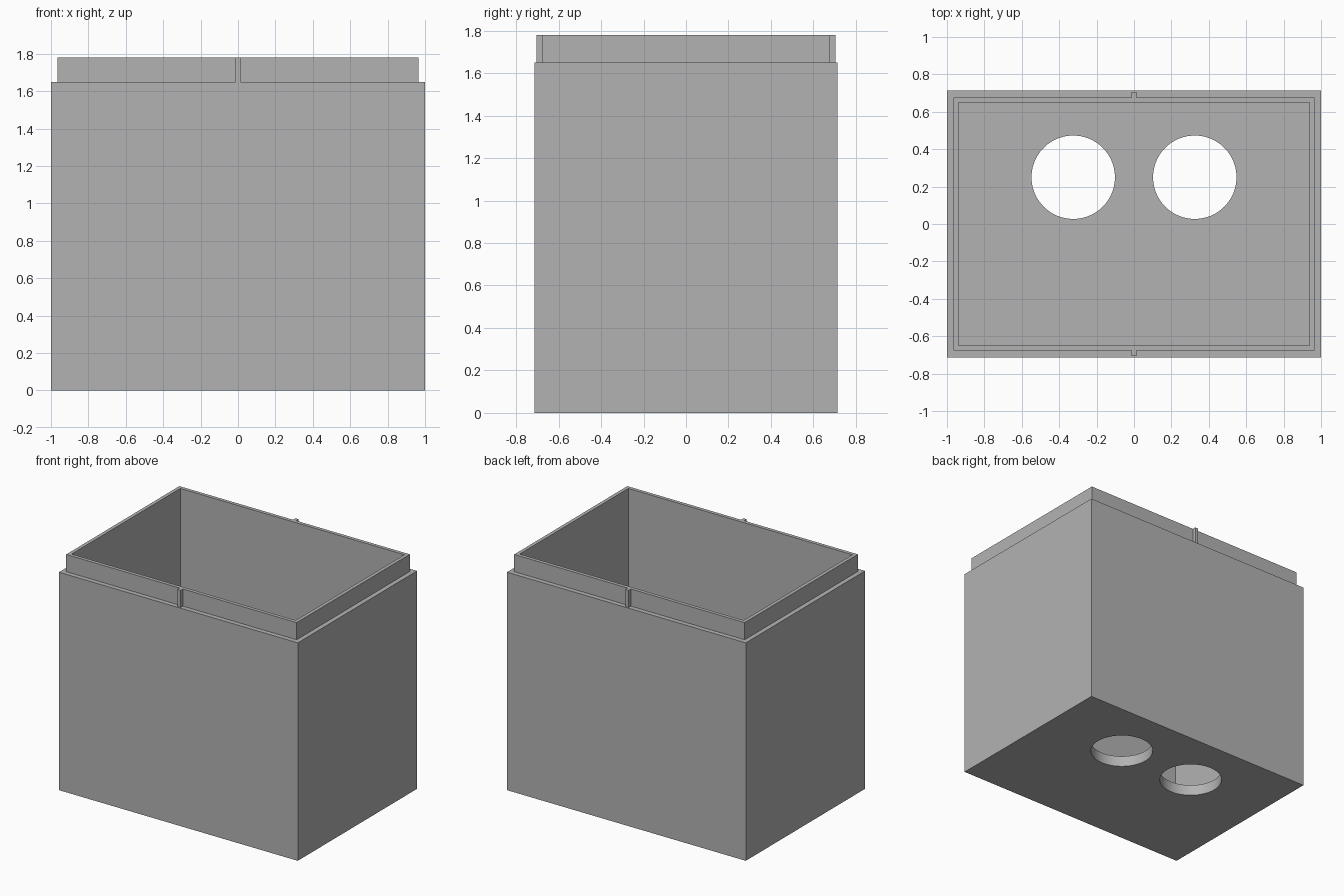
import bpy
import bmesh

old = bpy.data.objects.get("Cube")
if old:
    bpy.data.objects.remove(old, do_unlink=True)

# Main dimensions
SHOULDER, TOP, FLOOR = 1.65, 1.78, 0.083
OUTER, LIP, INNER = (1.0, 0.713), (0.965, 0.677), (0.938, 0.65)

grey = bpy.data.materials.new("plain grey")
grey.use_nodes = True
grey.diffuse_color = (0.45, 0.45, 0.45, 1)
grey.node_tree.nodes["Principled BSDF"].inputs["Base Color"].default_value = grey.diffuse_color


def finish(bm, name):
    bmesh.ops.recalc_face_normals(bm, faces=bm.faces)
    mesh = bpy.data.meshes.new(name)
    bm.to_mesh(mesh)
    bm.free()
    mesh.materials.append(grey)
    obj = bpy.data.objects.new(name, mesh)
    bpy.context.collection.objects.link(obj)
    return obj


def rectangle(bm, half, z):
    x, y = half
    return [bm.verts.new((sx * x, sy * y, z))
            for sx, sy in ((-1, -1), (1, -1), (1, 1), (-1, 1))]


# Open box: rings run up the outside, over the stepped lip and down to the floor
bm = bmesh.new()
profile = [(OUTER, 0), (OUTER, SHOULDER), (LIP, SHOULDER),
           (LIP, TOP), (INNER, TOP), (INNER, FLOOR)]
rings = [rectangle(bm, half, z) for half, z in profile]
for a, b in zip(rings, rings[1:]):
    for i in range(4):
        j = (i + 1) % 4
        bm.faces.new((a[i], a[j], b[j], b[i]))
bm.faces.new(rings[0])
bm.faces.new(rings[-1])
box = finish(bm, "box_body")

# Two round holes through the floor
for side, x in (("left", 0.325), ("right", -0.325)):
    bpy.ops.mesh.primitive_cylinder_add(vertices=80, radius=0.223, depth=0.4,
                                        location=(x, 0.25, 0))
    cutter = bpy.context.object
    cutter.name = f"{side}_hole_cutter"
    cutter.data.materials.append(grey)
    cutter.hide_render = True
    cutter.hide_viewport = True
    cutter.display_type = 'WIRE'
    cut = box.modifiers.new(f"{side}_hole", 'BOOLEAN')
    cut.operation = 'DIFFERENCE'
    cut.solver = 'EXACT'
    cut.object = cutter

# Apply the cuts, then remove the cutters
bpy.context.view_layer.update()
cut_mesh = bpy.data.meshes.new_from_object(
    box.evaluated_get(bpy.context.evaluated_depsgraph_get()))
cutters = [m.object for m in box.modifiers]
box.modifiers.clear()
box.data = cut_mesh
for cutter in cutters:
    bpy.data.objects.remove(cutter, do_unlink=True)

bpy.ops.object.select_all(action='DESELECT')
box.select_set(True)
bpy.context.view_layer.objects.active = box
bpy.ops.object.shade_smooth_by_angle(angle=0.5)

# Small locating ribs on the front and back of the lip
for name, side in (("front_rib", -1), ("back_rib", 1)):
    bm = bmesh.new()
    bmesh.ops.create_cube(bm, size=1)
    near, far = LIP[1] - 0.01, 0.705
    for v in bm.verts:
        v.co.x *= 0.026
        v.co.y = side * (far if v.co.y > 0 else near)
        v.co.z = TOP if v.co.z > 0 else SHOULDER
    finish(bm, name)
